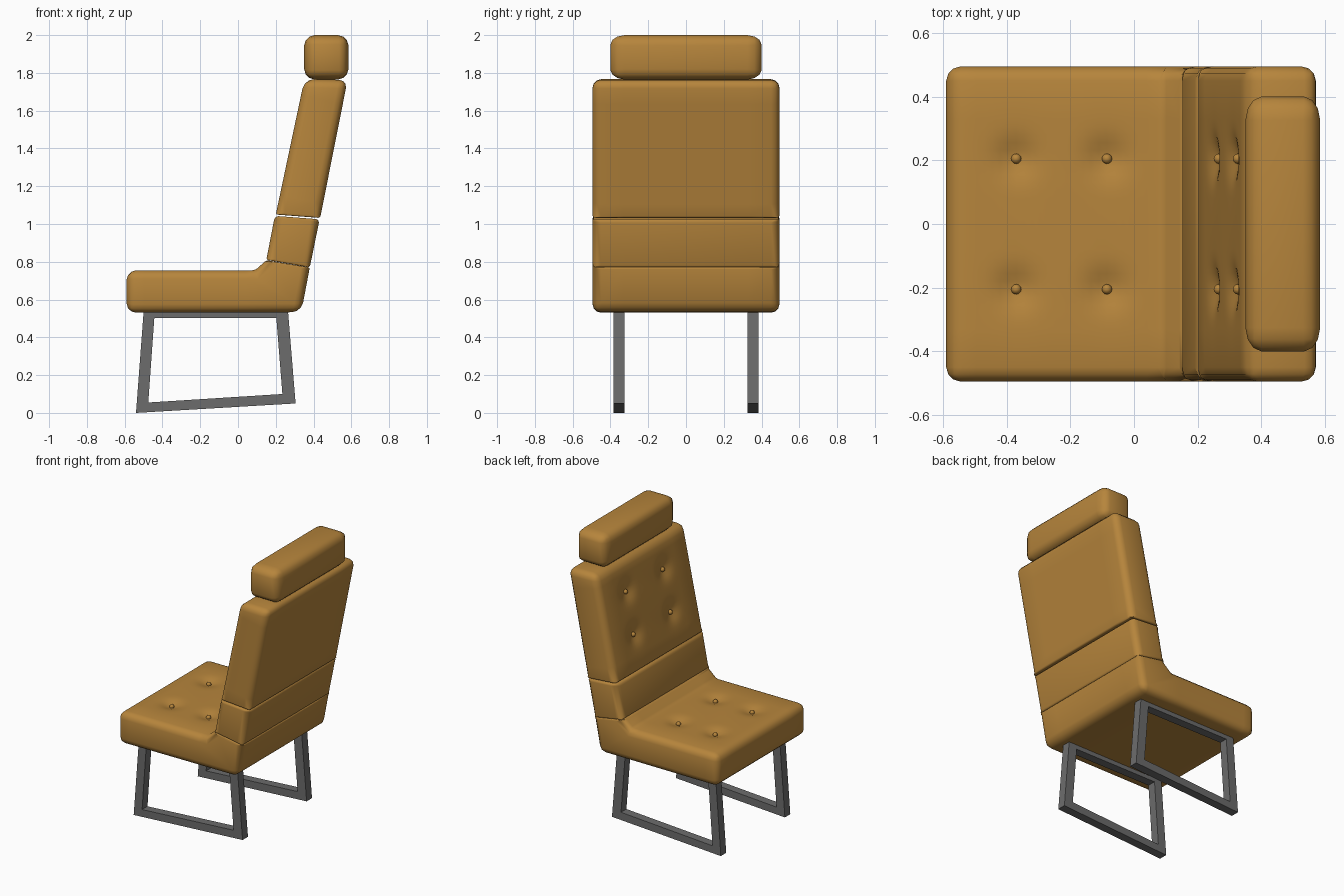
import bpy, bmesh, math
from mathutils import Vector

if "Cube" in bpy.data.objects:
    bpy.data.objects.remove(bpy.data.objects["Cube"])


def material(name, rgb):
    m = bpy.data.materials.new(name)
    m.diffuse_color = (*rgb, 1)
    m.use_nodes = True
    m.node_tree.nodes["Principled BSDF"].inputs["Base Color"].default_value = m.diffuse_color
    return m


LEATHER = material("tan leather", (0.47, 0.235, 0.045))
METAL = material("grey metal", (0.15, 0.15, 0.15))


def add_object(name, bm, mat):
    bmesh.ops.recalc_face_normals(bm, faces=bm.faces[:])
    me = bpy.data.meshes.new(name)
    bm.to_mesh(me)
    bm.free()
    me.materials.append(mat)
    ob = bpy.data.objects.new(name, me)
    bpy.context.collection.objects.link(ob)
    return ob


def smooth(ob, degrees=50):
    bpy.ops.object.select_all(action='DESELECT')
    ob.select_set(True)
    bpy.context.view_layer.objects.active = ob
    bpy.ops.object.shade_smooth_by_angle(angle=math.radians(degrees))


def cushion(name, profile, half, radius=0.05, stretch=1.0):
    """Extrude an (x, z, roundness) profile along y and round its edges."""
    bm = bmesh.new()
    weight = bm.edges.layers.float.new("bevel_weight_edge")
    h = half / stretch
    ends = [[bm.verts.new((x, y, z)) for x, z, _ in profile] for y in (-h, h)]
    n = len(profile)
    for ring in ends:
        bm.faces.new(ring)
    for i in range(n):
        j = (i + 1) % n
        bm.faces.new((ends[0][i], ends[0][j], ends[1][j], ends[1][i]))
    for i in range(n):
        j = (i + 1) % n
        bm.edges.get((ends[0][i], ends[1][i]))[weight] = profile[i][2]
        seam = profile[i][2] < 0.9 and profile[j][2] < 0.9 \
            and abs(profile[i][0] - profile[j][0]) > 0.15
        for ring in ends:
            bm.edges.get((ring[i], ring[j]))[weight] = 0.25 if seam else 0.9
    ob = add_object(name, bm, LEATHER)
    mod = ob.modifiers.new("rounding", 'BEVEL')
    mod.limit_method = 'WEIGHT'
    mod.width = radius
    mod.segments = 3
    baked = bpy.data.meshes.new_from_object(
        ob.evaluated_get(bpy.context.evaluated_depsgraph_get()))
    ob.modifiers.clear()
    ob.data = baked
    for v in baked.vertices:
        v.co.y *= stretch
    return ob


def tuft(ob, label, points, along, normal, depth=0.025):
    """Press a soft dent at each point and put a button in it."""
    bm = bmesh.new()
    bm.from_mesh(ob.data)
    across = Vector((0, 1, 0))
    for axis in (along, across):
        for c in sorted({round(p.dot(axis), 4) for p in points}):
            for k in range(-5, 6):
                bmesh.ops.bisect_plane(
                    bm, geom=bm.verts[:] + bm.edges[:] + bm.faces[:],
                    plane_co=axis * (c + k * 0.025), plane_no=axis, dist=1e-5)
    for v in bm.verts:
        for p in points:
            d = v.co - p
            if abs(d.dot(normal)) < 0.03:
                r2 = d.dot(along) ** 2 + d.y ** 2
                if r2 < 0.0225:
                    v.co -= normal * depth * math.exp(-r2 / (2 * 0.042 ** 2))
    bm.to_mesh(ob.data)
    bm.free()
    for i, p in enumerate(points):
        b = bmesh.new()
        bmesh.ops.create_uvsphere(b, u_segments=12, v_segments=8, radius=0.016)
        bmesh.ops.translate(b, verts=b.verts[:], vec=p - normal * (depth - 0.006))
        smooth(add_object(f"{label}_button_{i + 1}", b, LEATHER), 80)


# Cushions: seat, lumbar roll, backrest, headrest
seat = cushion("seat", [(-0.59, 0.53, 1), (0.335, 0.533, 1), (0.38, 0.77, 0.2),
                        (0.15, 0.808, 0.2), (0.09, 0.755, 0.3), (-0.59, 0.755, 1)], 0.495)
lumbar = cushion("lumbar_cushion", [(0.15, 0.81, 0.2), (0.38, 0.77, 0.25),
                                    (0.432, 1.025, 0.4), (0.195, 1.043, 0.4)], 0.495)
back = cushion("backrest", [(0.20, 1.05, 0.2), (0.435, 1.032, 0.2),
                            (0.58, 1.762, 0.9), (0.352, 1.768, 1)], 0.495)
head = cushion("headrest", [(0.35, 1.765, 1), (0.585, 1.765, 1),
                            (0.585, 2.0, 1), (0.35, 2.0, 1)], 0.4, 0.055, 1.5)

# Button tufting on the seat top and the front of the backrest
tuft(seat, "seat", [Vector((x, y, 0.755)) for x in (-0.37, -0.085) for y in (-0.205, 0.205)],
     Vector((1, 0, 0)), Vector((0, 0, 1)))
up = Vector((0.152, 0, 0.718)).normalized()
tuft(back, "back", [Vector((0.20, y, 1.05)) + up * t for t in (0.23, 0.52) for y in (-0.205, 0.205)],
     up, Vector((-up.z, 0, up.x)))
for ob in (seat, lumbar, back, head):
    smooth(ob)

# Metal sled legs: a closed four-sided loop on each side
OUTER = [(-0.54, 0.0), (0.305, 0.05), (0.265, 0.536), (-0.50, 0.532)]
INNER = [(-0.475, 0.055), (0.235, 0.10), (0.203, 0.502), (-0.443, 0.502)]
for side, name in ((-1, "front_leg_frame"), (1, "rear_leg_frame")):
    bm = bmesh.new()
    rings = [[bm.verts.new((x, side * 0.355 + t, z)) for x, z in pts]
             for pts, t in ((OUTER, -0.03), (OUTER, 0.03), (INNER, 0.03), (INNER, -0.03))]
    for a in range(4):
        r, s = rings[a], rings[(a + 1) % 4]
        for i in range(4):
            j = (i + 1) % 4
            bm.faces.new((r[i], r[j], s[j], s[i]))
    add_object(name, bm, METAL)
